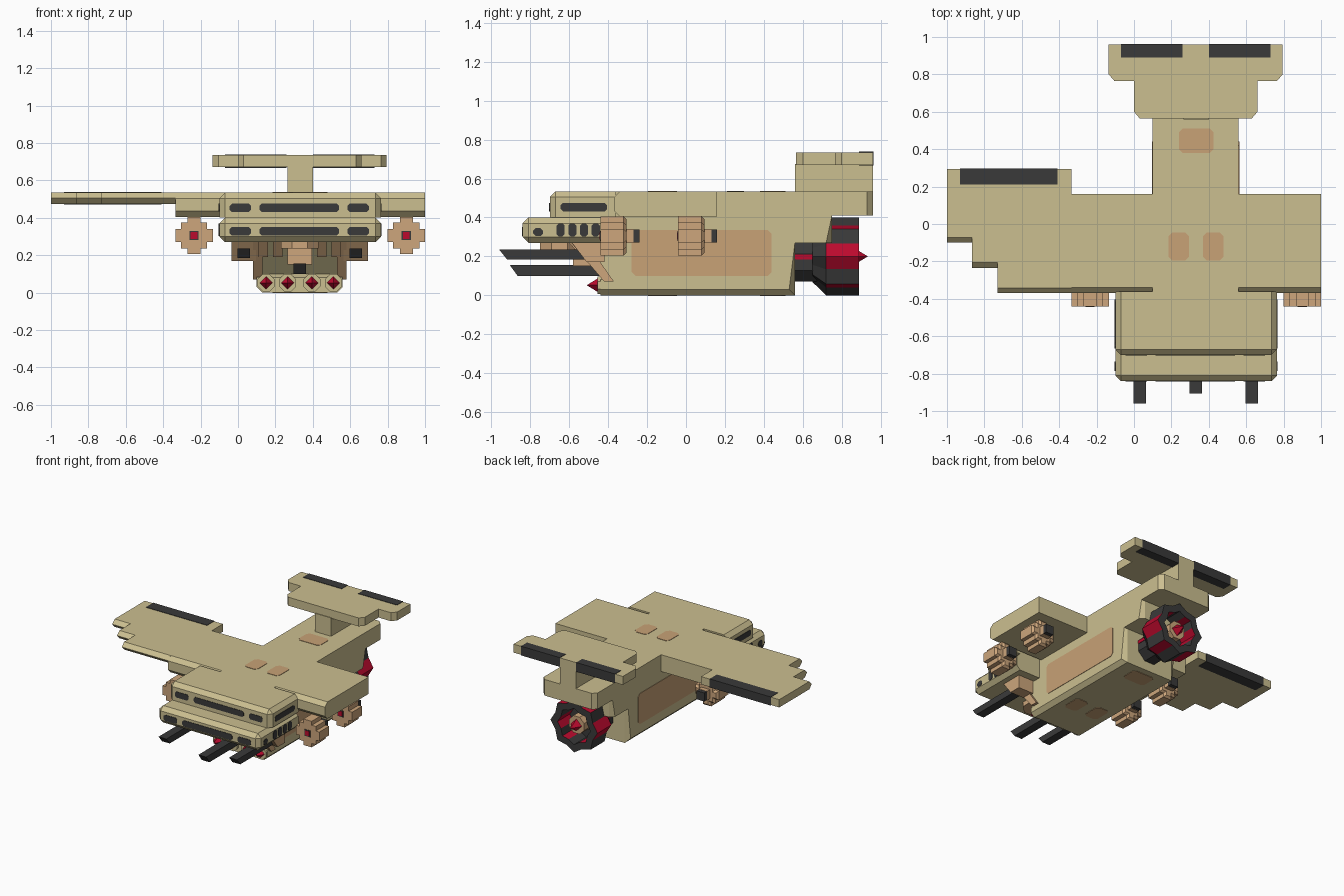
import bpy, bmesh, math
from mathutils import Vector

if "Cube" in bpy.data.objects:
    bpy.data.objects.remove(bpy.data.objects["Cube"])


def material(name, r, g, b):
    m = bpy.data.materials.new(name)
    m.use_nodes = True
    m.diffuse_color = (r, g, b, 1)
    m.node_tree.nodes["Principled BSDF"].inputs["Base Color"].default_value = (r, g, b, 1)
    return m


KHAKI = material("khaki", 0.60, 0.52, 0.28)
TAN = material("tan", 0.61, 0.38, 0.20)
PATCH = material("faded_orange", 0.58, 0.36, 0.18)
BLACK = material("charcoal", 0.042, 0.042, 0.042)
RED = material("crimson", 0.50, 0.003, 0.027)

CX = 0.33  # the fuselage centre line


def finish(name, bm, *mats):
    bmesh.ops.recalc_face_normals(bm, faces=bm.faces)
    mesh = bpy.data.meshes.new(name)
    bm.to_mesh(mesh)
    bm.free()
    ob = bpy.data.objects.new(name, mesh)
    bpy.context.collection.objects.link(ob)
    for m in mats:
        mesh.materials.append(m)
    return ob


def prism(name, mat, axis, pts, lo, hi, rule=None, width=0.03):
    """Extrude a profile along an axis, then chamfer the edges the rule picks."""
    place = {"x": lambda a, b, t: (t, a, b),
             "y": lambda a, b, t: (a, t, b),
             "z": lambda a, b, t: (a, b, t)}[axis]
    bm = bmesh.new()
    rings = [[bm.verts.new(place(a, b, t)) for a, b in pts] for t in (lo, hi)]
    for ring in rings:
        bm.faces.new(ring)
    for i in range(len(pts)):
        j = (i + 1) % len(pts)
        bm.faces.new((rings[0][i], rings[0][j], rings[1][j], rings[1][i]))
    bmesh.ops.recalc_face_normals(bm, faces=bm.faces)
    if rule:
        edges = [e for e in bm.edges if rule(e.verts[0].co, e.verts[1].co)]
        bmesh.ops.bevel(bm, geom=edges, offset=width, segments=1,
                        affect="EDGES", clamp_overlap=True)
    return finish(name, bm, mat)


def box(name, mat, x, y, z, rule=None, width=0.03):
    pts = [(x[0], y[0]), (x[1], y[0]), (x[1], y[1]), (x[0], y[1])]
    return prism(name, mat, "z", pts, z[0], z[1], rule, width)


def plate(name, mat, axis, at, a, b, clip=0.012):
    """Thin panel with clipped corners."""
    pts = [(a[0] + clip, b[0]), (a[1] - clip, b[0]), (a[1], b[0] + clip), (a[1], b[1] - clip),
           (a[1] - clip, b[1]), (a[0] + clip, b[1]), (a[0], b[1] - clip), (a[0], b[0] + clip)]
    return prism(name, mat, axis, pts, at - 0.003, at + 0.003)


def octagon(cx, cz, r):
    return [(cx + r * math.cos((k + 0.5) * math.pi / 4) * 1.082,
             cz + r * math.sin((k + 0.5) * math.pi / 4) * 1.082) for k in range(8)]


def spike(name, x, z, r, base, tip):
    """Four-sided crystal along y."""
    bm = bmesh.new()
    ring = [bm.verts.new((x + dx * r, base, z + dz * r))
            for dx, dz in ((1, 0), (0, 1), (-1, 0), (0, -1))]
    apex = bm.verts.new((x, tip, z))
    bm.faces.new(ring)
    for i in range(4):
        bm.faces.new((ring[i], ring[(i + 1) % 4], apex))
    return finish(name, bm, RED)


# Fuselage: side profile, chamfered along the keel and rear corners
def hull_rule(p, q):
    if abs(p.x - q.x) > 0.01:
        return False
    keel = max(p.z, q.z) < 0.01
    rear = min(p.y, q.y) > 0.5 and abs(p.y - q.y) < 0.01
    return keel or rear


prism("fuselage", KHAKI, "x",
      [(-0.44, 0), (0.56, 0), (0.56, 0.27), (0.75, 0.27), (0.75, 0.41), (0.96, 0.41),
       (0.96, 0.534), (-0.4, 0.534), (-0.4, 0.3), (-0.56, 0.27), (-0.4, 0.1), (-0.44, 0.08)],
      0.1, 0.56, hull_rule)


# Cabin: two stepped decks with chamfered sides
def front_rule(p, q):
    return min(p.y, q.y) < -0.5 and abs(p.z + q.z - 0.8) > 0.01


box("upper_cabin", KHAKI, (-0.1, 0.765), (-0.7, -0.36), (0.4, 0.534), front_rule)
box("lower_cabin", KHAKI, (-0.1, 0.765), (-0.84, -0.36), (0.27, 0.4),
    lambda p, q: min(p.y, q.y) < -0.5)


# Wings: thick centre section and a stepped thin wing
def lead_rule(p, q):
    return abs(p.y - q.y) < 0.001 and p.y < 0 and abs(p.z - q.z) < 0.001


box("wing_centre", KHAKI, (-0.335, 1), (-0.37, 0.16), (0.405, 0.534), lead_rule)
for i, (x0, x1, y0) in enumerate(((-1, -0.865, -0.1), (-0.865, -0.73, -0.235),
                                  (-0.73, -0.335, -0.37))):
    box(f"long_wing_{i}", KHAKI, (x0, x1), (y0, 0.295), (0.474, 0.534), lead_rule, 0.029)
box("wing_flap", BLACK, (-0.93, -0.41), (0.21, 0.298), (0.471, 0.537))

# Tailplane on its fin
half = [(0.465, 0.96), (0.465, 0.8), (0.435, 0.765), (0.33, 0.765), (0.33, 0.6), (0.3, 0.565)]
prism("tailplane", KHAKI, "z",
      [(CX + x, y) for x, y in half] + [(CX - x, y) for x, y in reversed(half)], 0.67, 0.735)
box("tail_fin", KHAKI, (0.265, 0.4), (0.56, 0.96), (0.53, 0.675))
for s in (-1, 1):
    xs = sorted((CX + s * 0.07, CX + s * 0.4))
    box("tail_flap", BLACK, xs, (0.89, 0.963), (0.667, 0.738))

# Cabin windows
for y, z in ((-0.7, 0.43), (-0.84, 0.305)):
    for x0, x1 in ((-0.045, 0.07), (0.115, 0.54), (0.585, 0.70)):
        plate("front_window", BLACK, "y", y, (x0, x1), (z, z + 0.045))
for x in (-0.1, 0.765):
    plate("side_window", BLACK, "x", x, (-0.645, -0.405), (0.432, 0.475))
    plate("side_port", BLACK, "x", x, (-0.785, -0.735), (0.305, 0.345))
    for k in range(4):
        y = -0.665 + k * 0.06
        plate("side_port", BLACK, "x", x, (y, y + 0.042), (0.302, 0.37))

# Faded paint patches
for x in (0.1, 0.56):
    plate("side_patch", PATCH, "x", x, (-0.28, 0.44), (0.1, 0.335), 0.02)
for z in (0.534, 0):
    plate("rear_patch", PATCH, "z", z, (0.24, 0.425), (0.38, 0.51), 0.02)
    for x in (0.185, 0.37):
        plate("mid_patch", PATCH, "z", z, (x, x + 0.108), (-0.195, -0.045), 0.02)

# Four lift pods under the wings
quarter = [(0.1, 0.035), (0.07, 0.035), (0.07, 0.07), (0.035, 0.07), (0.035, 0.1)]
cross = []
for sx, sz in ((1, 1), (-1, 1), (-1, -1), (1, -1)):
    part = [(sx * a, sz * b) for a, b in quarter]
    cross += part if sx * sz > 0 else part[::-1]
for x in (-0.235, 0.9):
    for y in (-0.44, -0.04):
        prism("pod_body", TAN, "y", [(x + a, 0.305 + b) for a, b in cross], y, y + 0.135,
              lambda p, q, y=y: p.y > y + 0.1 and q.y > y + 0.1, 0.015)
        box("pod_neck", TAN, (x - 0.035, x + 0.035), (y + 0.13, y + 0.17), (0.27, 0.34))
        box("pod_exhaust", BLACK, (x - 0.033, x + 0.033), (y + 0.17, y + 0.2), (0.272, 0.338))
        plate("pod_rim", BLACK, "y", y, (x - 0.025, x + 0.025), (0.28, 0.33), 0.001)
        plate("pod_light", RED, "y", y - 0.002, (x - 0.018, x + 0.018), (0.287, 0.323), 0.001)

# Guns with their braces
for s in (-1, 1):
    x = CX + s * 0.3
    prism("side_gun", BLACK, "x", [(-0.96, 0.235), (-0.48, 0.235), (-0.48, 0.185), (-0.92, 0.185)],
          x - 0.033, x + 0.033)
    prism("gun_brace", TAN, "x", [(-0.59, 0.275), (-0.42, 0.275), (-0.42, 0.17), (-0.51, 0.17)],
          x - 0.065, x + 0.065)
    strut = [(-0.59, 0.27), (-0.51, 0.27), (-0.37, 0.07), (-0.42, 0.07)]
    xs = sorted((CX + s * 0.2, CX + s * 0.25))
    prism("side_strut", TAN, "x", strut, xs[0], xs[1])
prism("centre_gun", BLACK, "x", [(-0.905, 0.155), (-0.4, 0.155), (-0.4, 0.1), (-0.865, 0.1)],
      CX - 0.033, CX + 0.033)
prism("belly_turret", TAN, "z", octagon(CX, -0.65, 0.1), 0.235, 0.275)
box("gun_mount", TAN, (CX - 0.065, CX + 0.065), (-0.58, -0.42), (0.15, 0.27))
for k in range(6):
    x = 0.135 + k * 0.078
    prism("front_rib", TAN, "x", [(-0.6, 0.27), (-0.5, 0.27), (-0.46, 0.19), (-0.53, 0.19)],
          x - 0.025, x + 0.025)

# Nose lamps
for x in (0.15, 0.265, 0.395, 0.51):
    prism("nose_socket", KHAKI, "y", octagon(x, 0.052, 0.046), -0.455, -0.4)
    spike("nose_lamp", x, 0.052, 0.034, -0.455, -0.51)

# Rear engine: fluted hollow shroud with red ridges, shaft and core
bm = bmesh.new()
rings = []
for y, scale in ((0.65, 0.66), (0.72, 1), (0.89, 1), (0.89, 0.7), (0.74, 0.7)):
    ring = []
    for k in range(16):
        r = (0.2 if k % 2 == 0 else 0.172) * scale
        a = k * math.pi / 8
        ring.append(bm.verts.new((CX + r * math.cos(a), y, 0.2 + r * math.sin(a))))
    rings.append(ring)
for n in range(4):
    for k in range(16):
        j = (k + 1) % 16
        f = bm.faces.new((rings[n][k], rings[n][j], rings[n + 1][j], rings[n + 1][k]))
        f.material_index = int(n in (1, 3) and k in (0, 2, 5, 7, 8, 10, 13, 15))
bm.faces.new(rings[0])
bm.faces.new(rings[-1])
finish("engine_shroud", bm, BLACK, RED)
prism("engine_shaft", BLACK, "y", octagon(CX, 0.17, 0.1), 0.55, 0.68)
for s in (-1, 1):
    plate("shaft_stripe", RED, "x", CX + s * 0.1, (0.56, 0.66), (0.185, 0.21), 0.002)
prism("engine_core", TAN, "y", octagon(CX, 0.2, 0.065), 0.73, 0.86)
spike("engine_crystal", CX, 0.2, 0.045, 0.86, 0.935)
